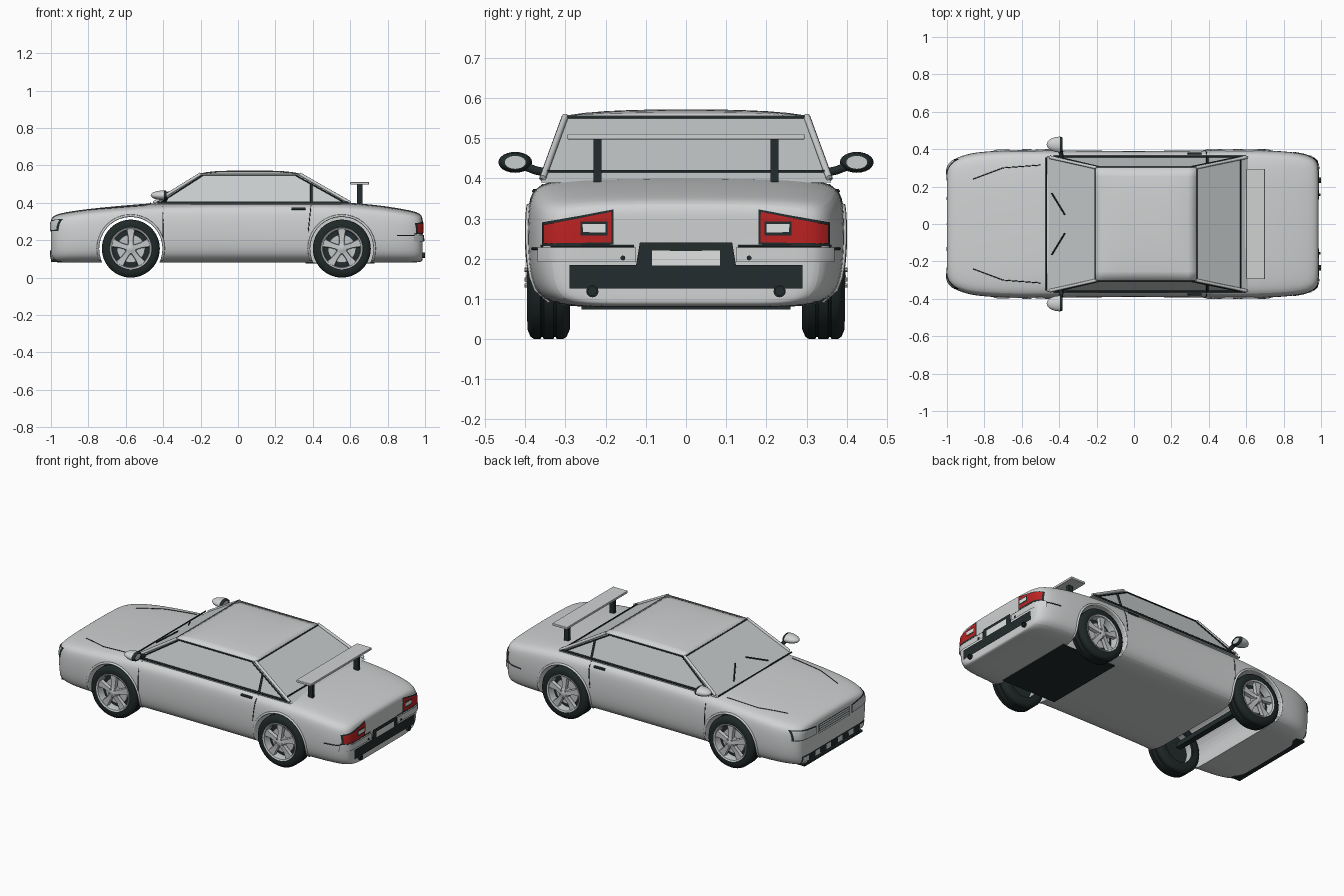
import bpy, bmesh, math
from mathutils import Vector as V
from mathutils.bvhtree import BVHTree

if "Cube" in bpy.data.objects:
    bpy.data.objects.remove(bpy.data.objects["Cube"])

def mat(name, *c):
    m = bpy.data.materials.new(name)
    m.diffuse_color = (*c, 1)
    m.use_nodes = True
    m.node_tree.nodes["Principled BSDF"].inputs["Base Color"].default_value = m.diffuse_color
    return m
BODY = mat("body_silver", .63, .645, .65)
GLASS = mat("window_grey", .58, .605, .61)
BLACK = mat("black_trim", .016, .025, .026)
RUBBER = mat("tyre_rubber", .014, .021, .021)
RED = mat("tail_red", .5, .016, .016)
METAL = mat("wheel_metal", .55, .57, .58)
WHITE = mat("plate_white", .75, .76, .76)

def add(name, data, m, smooth=35):
    ob = bpy.data.objects.new(name, data)
    bpy.context.collection.objects.link(ob)
    data.materials.clear()
    data.materials.append(m)
    if smooth and ob.type == 'MESH':
        bpy.ops.object.select_all(action='DESELECT')
        ob.select_set(True)
        bpy.context.view_layer.objects.active = ob
        bpy.ops.object.shade_smooth_by_angle(angle=math.radians(smooth))
    return ob

def mesh(name, verts, faces, m, smooth=35):
    me = bpy.data.meshes.new(name)
    me.from_pydata(verts, [], faces)
    bm = bmesh.new()
    bm.from_mesh(me)
    bmesh.ops.recalc_face_normals(bm, faces=bm.faces[:])
    bm.to_mesh(me)
    bm.free()
    return add(name, me, m, smooth)

def bake(ob):
    dg = bpy.context.evaluated_depsgraph_get()
    me = bpy.data.meshes.new_from_object(ob.evaluated_get(dg))
    ob.modifiers.clear()
    ob.data = me

def box(name, x, y, z, m, bevel=0):
    v = [(a, b, c) for a in x for b in y for c in z]
    f = [(0, 1, 3, 2), (4, 6, 7, 5), (0, 4, 5, 1), (2, 3, 7, 6), (0, 2, 6, 4), (1, 5, 7, 3)]
    ob = mesh(name, v, f, m)
    if bevel:
        b = ob.modifiers.new("bevel", 'BEVEL')
        b.width, b.segments = bevel, 3
    return ob

def rod(name, pts, r, m):
    cu = bpy.data.curves.new(name, 'CURVE')
    cu.dimensions, cu.bevel_depth, cu.bevel_resolution, cu.use_fill_caps = '3D', r, 1, True
    s = cu.splines.new('POLY')
    s.points.add(len(pts) - 1)
    for p, q in zip(s.points, pts):
        p.co = (*q, 1)
    return add(name, cu, m)

def lathe(name, c, prof, m, axis='y', n=48, smooth=35):
    # profile points are (offset along axis, radius)
    v, k = [], len(prof)
    for i in range(n):
        a = 2 * math.pi * i / n
        for o, r in prof:
            p = V((r * math.cos(a), o, r * math.sin(a))) if axis == 'y' else V((o, r * math.cos(a), r * math.sin(a)))
            v.append(p + V(c))
    f = [(i * k + j, i * k + j + 1, (i + 1) % n * k + j + 1, (i + 1) % n * k + j) for i in range(n) for j in range(k - 1)]
    return mesh(name, v, f, m, smooth)

# body: loft of rounded sections, stations are (x, half width, top, bottom)
ST = [(-.999, .20, .26, .13), (-1.002, .285, .305, .095), (-.992, .32, .326, .085), (-.96, .35, .341, .08), (-.88, .38, .356, .08),
      (-.75, .392, .372, .08), (-.57, .398, .388, .08), (-.42, .394, .40, .08), (0, .39, .405, .08), (.4, .394, .405, .08),
      (.57, .398, .402, .08), (.75, .393, .387, .08), (.88, .382, .366, .08), (.95, .362, .352, .08), (.98, .335, .337, .085),
      (.988, .30, .315, .09), (.985, .2, .26, .13)]
SEC = [(0, 0), (.45, 0), (.76, 0), (.91, .06), (.975, .18), (1, .4), (1, .65), (.985, .82), (.95, .92), (.84, .975), (.5, 1), (0, 1.005)]
ring = SEC + [(-a, b) for a, b in SEC[-2:0:-1]]
n = len(ring)
verts = [(x, w * a, zb + (zt - zb) * b) for x, w, zt, zb in ST for a, b in ring]
faces = [(s * n + i, s * n + (i + 1) % n, (s + 1) * n + (i + 1) % n, (s + 1) * n + i) for s in range(len(ST) - 1) for i in range(n)]
faces += [tuple(range(n)), tuple(range((len(ST) - 1) * n, len(ST) * n))]
body = mesh("car_body", verts, faces, BODY)
sub = body.modifiers.new("sub", 'SUBSURF')
sub.levels = sub.render_levels = 2
bake(body)
tree = BVHTree.FromPolygons([v.co.copy() for v in body.data.vertices], [tuple(p.vertices) for p in body.data.polygons])

def project(p, d, off):
    # drop a point on the body along direction d
    p, d = V(p), V(d)
    hit, nor, _, _ = tree.ray_cast(p - d * 2, d)
    if hit is None:
        hit, nor, _, _ = tree.find_nearest(p - d)
    if nor.dot(d) > 0:
        nor = -nor
    return hit + nor * off

def seam(name, pts, d, r=.003, m=BLACK, off=0, step=8):
    out = []
    for a, b in zip(pts, pts[1:]):
        out += [project(V(a).lerp(V(b), i / step), d, off) for i in range(step + 1)]
    return rod(name, out, r, m)

def patch(name, q, x, m, off=.004, k=10):
    # four (y, z) corners laid on the nose (x=-1) or tail (x=1)
    q = [V((0, *c)) for c in q]
    v = [project(q[0].lerp(q[1], i / k).lerp(q[3].lerp(q[2], i / k), j / k), (-x, 0, 0), off) for j in range(k + 1) for i in range(k + 1)]
    f = [(j * (k + 1) + i, j * (k + 1) + i + 1, (j + 1) * (k + 1) + i + 1, (j + 1) * (k + 1) + i) for j in range(k) for i in range(k)]
    ob = mesh(name, v, f, m)
    if sum((p.normal.x for p in ob.data.polygons)) * x < 0:
        ob.data.flip_normals()
    return ob

def rect(y0, y1, z0, z1):
    return [(y0, z0), (y1, z0), (y1, z1), (y0, z1)]

# wheel wells
WX = (-.573, .555)
wells = [(WX[0], -.6, .6), (WX[1], .26, .6), (WX[1], -.6, -.26)]
for x, y0, y1 in wells:
    c = lathe("well_cutter", (x, 0, .155), [(y0, 0), (y0, .17), (y1, .17), (y1, 0)], BODY, smooth=0)
    bm = bmesh.new()
    bm.from_mesh(c.data)
    bmesh.ops.remove_doubles(bm, verts=bm.verts[:], dist=1e-5)
    bmesh.ops.recalc_face_normals(bm, faces=bm.faces[:])
    bm.to_mesh(c.data)
    bm.free()
    b = body.modifiers.new("well", 'BOOLEAN')
    b.operation, b.object, b.solver = 'DIFFERENCE', c, 'EXACT'
    bake(body)
    bpy.data.objects.remove(c)
bpy.ops.object.select_all(action='DESELECT')
body.select_set(True)
bpy.context.view_layer.objects.active = body
bpy.ops.object.shade_smooth_by_angle(angle=math.radians(40))
box("rear_under_plate", (.36, .73), (-.26, .26), (.074, .082), BLACK)
box("front_axle", (-.59, -.555), (-.3, .3), (.14, .17), BLACK)

# cabin glass and roof
def side(x, z, s):
    return V((x, s * (.357 - (z - .4) * .365), z))
low, high = [(-.465, .39), (.61, .39)], [(-.205, .553), (.33, .553)]
cv = [side(x, z, s) for x, z in low + high for s in (1, -1)]
mesh("cabin_glass", cv, [(0, 1, 5, 4), (2, 6, 7, 3), (0, 4, 6, 2), (1, 3, 7, 5), (4, 5, 7, 6), (0, 2, 3, 1)], GLASS, 0)
rv, N = [], 12
for i in range(N + 1):
    for j in range(N + 1):
        u, w = i / N * 2 - 1, j / N * 2 - 1
        rv.append((.0625 + u * .272, w * .303, .556 + .016 * (1 - u ** 4) * (1 - .6 * w * w) * (1 - w ** 8)))
roof = mesh("roof", rv, [(i * 13 + j, i * 13 + 13 + j, i * 13 + 14 + j, i * 13 + j + 1) for i in range(N) for j in range(N)], BODY)
so = roof.modifiers.new("thick", 'SOLIDIFY')
so.thickness, so.offset = .008, -1
for x, z, w, nm in ((-.207, .553, .30, "windscreen_top_seal"), (.335, .552, .30, "rear_window_top_seal"),
                    (-.468, .398, .355, "windscreen_base_seal"), (.572, .418, .347, "rear_window_base_seal")):
    rod(nm, [(x, -w, z), (x, w, z)], .004, BLACK)

for s in (1, -1):
    # pillars and window seals
    rod("front_pillar", [side(-.45, .40, s), side(-.2, .554, s)], .009, BODY)
    rod("rear_pillar", [side(.6, .40, s), side(.33, .554, s)], .009, BODY)
    rod("front_pillar_seal", [side(-.41, .405, s * 1.008), side(-.19, .546, s * 1.008)], .004, BLACK)
    rod("rear_pillar_seal", [side(.56, .407, s * 1.01), side(.31, .546, s * 1.01)], .004, BLACK)
    rod("roof_side_seal", [side(-.19, .549, s * 1.005), side(.31, .549, s * 1.005)], .004, BLACK)
    rod("belt_seal", [side(-.43, .402, s * 1.008), side(.6, .402, s * 1.008)], .006, BLACK)
    rod("door_pillar", [side(.392, .402, s * 1.004), side(.392, .50, s * 1.004)], .007, BLACK)
    # seams, handle and arches
    d = (0, -s, 0)
    seam("front_door_seam", [(-.402, 0, .10), (-.402, 0, .38)], d, .0025)
    seam("rear_door_seam", [(.375, 0, .24), (.39, 0, .385)], d, .0025)
    seam("bumper_seam", [(.85, 0, .225), (.965, 0, .225)], d, .003)
    seam("door_handle", [(.285, 0, .368), (.36, 0, .368)], d, .007)
    seam("hood_seam", [(-.86, s * .24, 0), (-.70, s * .30, 0), (-.50, s * .315, 0)], (0, 0, -1), .0025)
    for x in WX:
        arc = [math.radians(-20 + i * 10) for i in range(23)]
        seam("arch_lip", [(x + .176 * math.cos(a), 0, .155 + .176 * math.sin(a)) for a in arc], d, .007, BODY, 0, 1)
    # wiper
    rod("wiper", [(-.44, s * .165, .412), (-.37, s * .05, .458)], .004, BLACK)
    # mirror: shell, dark rim, glass, arm
    shell = [(.02 - .072 * math.sin(t), max(.0001, math.cos(t))) for t in [math.pi / 2 * i / 8 for i in range(9)]]
    for nm, prof, m in (("mirror_shell", shell, BODY), ("mirror_rim", [(.02, 1), (.034, .9), (.034, .62)], BLACK),
                        ("mirror_glass", [(.033, .64), (.033, .0001)], GLASS)):
        ob = lathe(nm, (0, 0, 0), prof, m, 'x', 24)
        ob.scale = (1, .042, .026)
        ob.location = (-.415, s * .425, .44)
    rod("mirror_arm", [(-.39, s * .34, .413), (-.39, s * .375, .42), (-.395, s * .405, .432)], .012, BLACK)
    # tail light
    patch("tail_light_frame", [(s * .181, .235), (s * .356, .232), (s * .356, .29), (s * .181, .322)], 1, BLACK, .003)
    patch("tail_light", [(s * .186, .241), (s * .35, .238), (s * .35, .284), (s * .186, .316)], 1, RED, .006)
    patch("tail_light_slot", rect(s * .195, s * .262, .258, .293), 1, BLACK, .008)
    patch("reverse_light", rect(s * .2, s * .257, .266, .286), 1, WHITE, .01)
    patch("rear_bumper_strip", rect(s * .125, s * .362, .192, .228), 1, BODY, .008)
    seam("rear_bumper_line", [(0, s * .13, .232), (0, s * .36, .232)], (-1, 0, 0), .003)
    lathe("bumper_button", (.99, s * .157, .202), [(0, .006), (.008, .006), (.008, .0001)], BLACK, 'x', 12)
    lathe("exhaust", (.96, s * .233, .119), [(0, .015), (.04, .015), (.04, .011), (.034, .011), (.034, .0001)], BLACK, 'x', 20)
    # headlight
    patch("headlight_frame", [(s * .17, .238), (s * .345, .25), (s * .345, .312), (s * .17, .292)], -1, BLACK, .003)
    patch("headlight", [(s * .176, .244), (s * .338, .256), (s * .338, .306), (s * .176, .286)], -1, GLASS, .006)
    # spoiler post
    box("spoiler_post", (.635, .665), (s * .22 - .01, s * .22 + .01), (.37, .5), BLACK)

# rear centre parts
patch("rear_valance", rect(-.29, .29, .126, .184), 1, BLACK, .006)
patch("plate_recess", [(-.125, .18), (.125, .18), (.115, .24), (-.115, .24)], 1, BLACK, .009)
patch("rear_plate", rect(-.085, .085, .183, .22), 1, WHITE, .012)
box("spoiler_wing", (.6, .7), (-.295, .295), (.497, .511), BODY, .003)

# nose parts
patch("grille_frame", rect(-.15, .15, .232, .29), -1, BLACK, .002)
for i in range(4):
    patch("grille_bar", rect(-.144, .144, .236 + i * .0135, .246 + i * .0135), -1, METAL, .004)
patch("front_intake", rect(-.30, .30, .10, .148), -1, BLACK, .003)
for y in (-.27, -.16, -.055, .055, .16, .27):
    patch("intake_divider", rect(y - .022, y + .022, .112, .142), -1, BODY, .006, 3)
box("front_splitter", (-1.0, -.94), (-.28, .28), (.082, .094), BLACK)

# wheels
tyre = [(-.05, .10), (-.053, .13), (-.045, .149), (-.036, .155), (-.02, .155), (-.018, .15), (-.014, .15), (-.012, .155),
        (.012, .155), (.014, .15), (.018, .15), (.02, .155), (.036, .155), (.045, .149), (.053, .13), (.05, .108), (.04, .10)]
for x in WX:
    for s in (1, -1):
        c = (x, s * .342, .155)
        lathe("tyre", c, [(s * o, r) for o, r in tyre], RUBBER)
        lathe("rim_ring", c, [(s * o, r) for o, r in ((-.04, .098), (.035, .098), (.05, .103), (.054, .111), (.049, .114))], METAL)
        lathe("wheel_back", c, [(s * .005, .1), (s * .005, .0001)], BLACK)
        lathe("brake_disc", c, [(s * .008, .075), (s * .018, .075), (s * .018, .0001)], METAL)
        lathe("hub", c, [(s * .01, .032), (s * .048, .03), (s * .054, .02), (s * .056, .0001)], METAL, n=24)
        for i in range(5):
            a = math.pi / 2 + i * math.tau / 5
            u, t = V((math.cos(a), 0, math.sin(a))), V((-math.sin(a), 0, math.cos(a)))
            sec = ((.02, .012, .052), (.06, .013, .045), (.103, .021, .047))
            v = [V(c) + u * r + t * w * k + V((0, s * (o - q), 0)) for r, w, o in sec for k, q in ((-1, 0), (1, 0), (1.2, .02), (-1.2, .02))]
            f = [(b * 4 + k, b * 4 + (k + 1) % 4, b * 4 + 4 + (k + 1) % 4, b * 4 + 4 + k) for b in (0, 1) for k in range(4)]
            mesh("spoke", v, f + [(0, 1, 2, 3), (8, 9, 10, 11)], METAL)
            lathe("wheel_bolt", V(c) + (u + t * .7) * .018, [(s * .04, .005), (s * .06, .005), (s * .06, .0001)], METAL, n=8)
